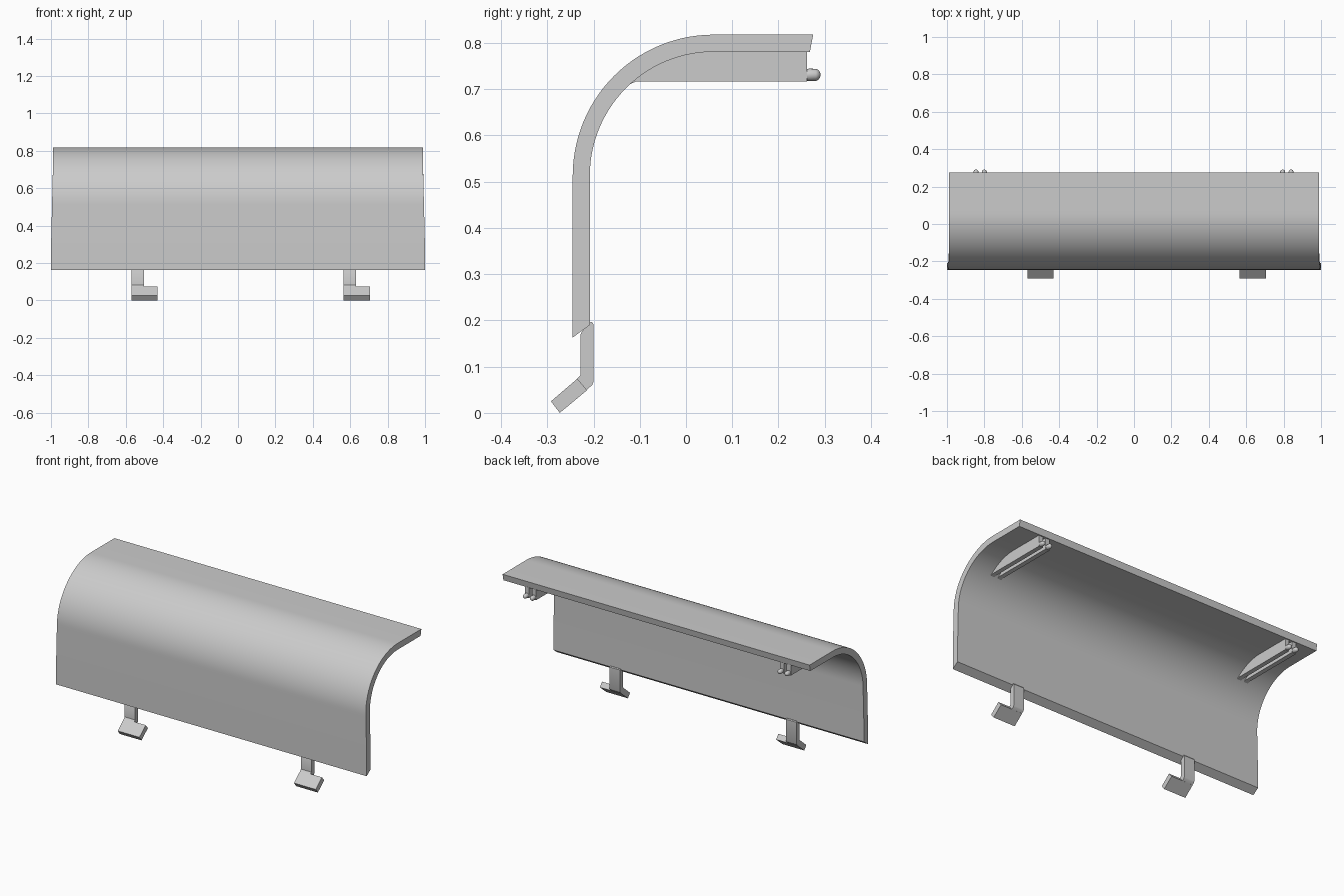
import bpy, bmesh, math

if "Cube" in bpy.data.objects:
    bpy.data.objects.remove(bpy.data.objects["Cube"])

grey = bpy.data.materials.new("plain grey")
grey.diffuse_color = (0.6, 0.6, 0.6, 1)
grey.use_nodes = True
grey.node_tree.nodes["Principled BSDF"].inputs["Base Color"].default_value = grey.diffuse_color


def finish(name, bm, bevel=0):
    bmesh.ops.recalc_face_normals(bm, faces=bm.faces)
    me = bpy.data.meshes.new(name)
    bm.to_mesh(me)
    bm.free()
    me.materials.append(grey)
    ob = bpy.data.objects.new(name, me)
    bpy.context.collection.objects.link(ob)
    if bevel:
        m = ob.modifiers.new("soft edges", "BEVEL")
        m.width = bevel
        m.segments = 2
        m.limit_method = "ANGLE"
        m.angle_limit = math.radians(40)
    bpy.ops.object.select_all(action="DESELECT")
    ob.select_set(True)
    bpy.context.view_layer.objects.active = ob
    bpy.ops.object.shade_smooth_by_angle(angle=math.radians(30))
    return ob


def extrude_profile(name, pts, x0, x1, bevel=0, taper=None):
    """Sweep a (y, z) profile from x0 to x1."""
    bm = bmesh.new()
    rings = []
    for x in (x0, x1):
        rings.append([bm.verts.new((x * (taper(z) if taper else 1), y, z)) for y, z in pts])
    n = len(pts)
    bm.faces.new(rings[0])
    bm.faces.new(rings[1][::-1])
    for i in range(n):
        j = (i + 1) % n
        bm.faces.new((rings[0][i], rings[0][j], rings[1][j], rings[1][i]))
    return finish(name, bm, bevel)


def arc(r, a0, a1, n, cy=0.06, cz=0.513):
    return [(cy + r * math.cos(math.radians(a0 + (a1 - a0) * i / n)),
             cz + r * math.sin(math.radians(a0 + (a1 - a0) * i / n))) for i in range(n + 1)]


# Curved cover, slightly narrower towards the top
cover = ([(-0.245, 0.163), (-0.245, 0.27)] + arc(0.305, 180, 90, 28) + [(0.275, 0.818), (0.268, 0.781)]
         + arc(0.268, 90, 180, 28) + [(-0.208, 0.27), (-0.208, 0.19)])
extrude_profile("curved_cover", cover, -1, 1,
                taper=lambda z: 1 - 0.012 * min(1, max(0, (z - 0.27) / 0.5)))

# Paired ribs under the top, each with a rounded peg at the back
rib = [(-0.107, 0.717), (0.262, 0.717), (0.262, 0.79)] + arc(0.275, 90, 136, 12)
for side, pair in (("left", (-0.845, -0.8)), ("right", (0.795, 0.84))):
    for k, x in enumerate(pair):
        extrude_profile(f"{side}_rib_{k + 1}", rib, x - 0.013, x + 0.013)
        bm = bmesh.new()
        r, seg = 0.0135, 16
        bmesh.ops.create_uvsphere(bm, u_segments=seg, v_segments=12, radius=r)
        for v in bm.verts:       # stretch the sphere into a capsule along y
            z = v.co.z
            v.co = (x + v.co.x, 0.272 + z + (0.0055 if z > 0 else -0.0055), 0.731 + v.co.y)
        finish(f"{side}_peg_{k + 1}", bm)

# Feet: upright tab with an angled toe plate running to +x
leg = [(-0.228, 0.17), (-0.228, 0.082), (-0.235, 0.074), (-0.216, 0.049),
       (-0.203, 0.06), (-0.2, 0.067), (-0.2, 0.192), (-0.204, 0.197), (-0.215, 0.193)]
toe = [(-0.235, 0.074), (-0.292, 0.025), (-0.273, 0.0), (-0.214, 0.049)]
for side, x in (("left", -0.57), ("right", 0.565)):
    extrude_profile(f"{side}_foot_tab", leg, x, x + 0.067)
    extrude_profile(f"{side}_foot_toe", toe, x, x + 0.14)
